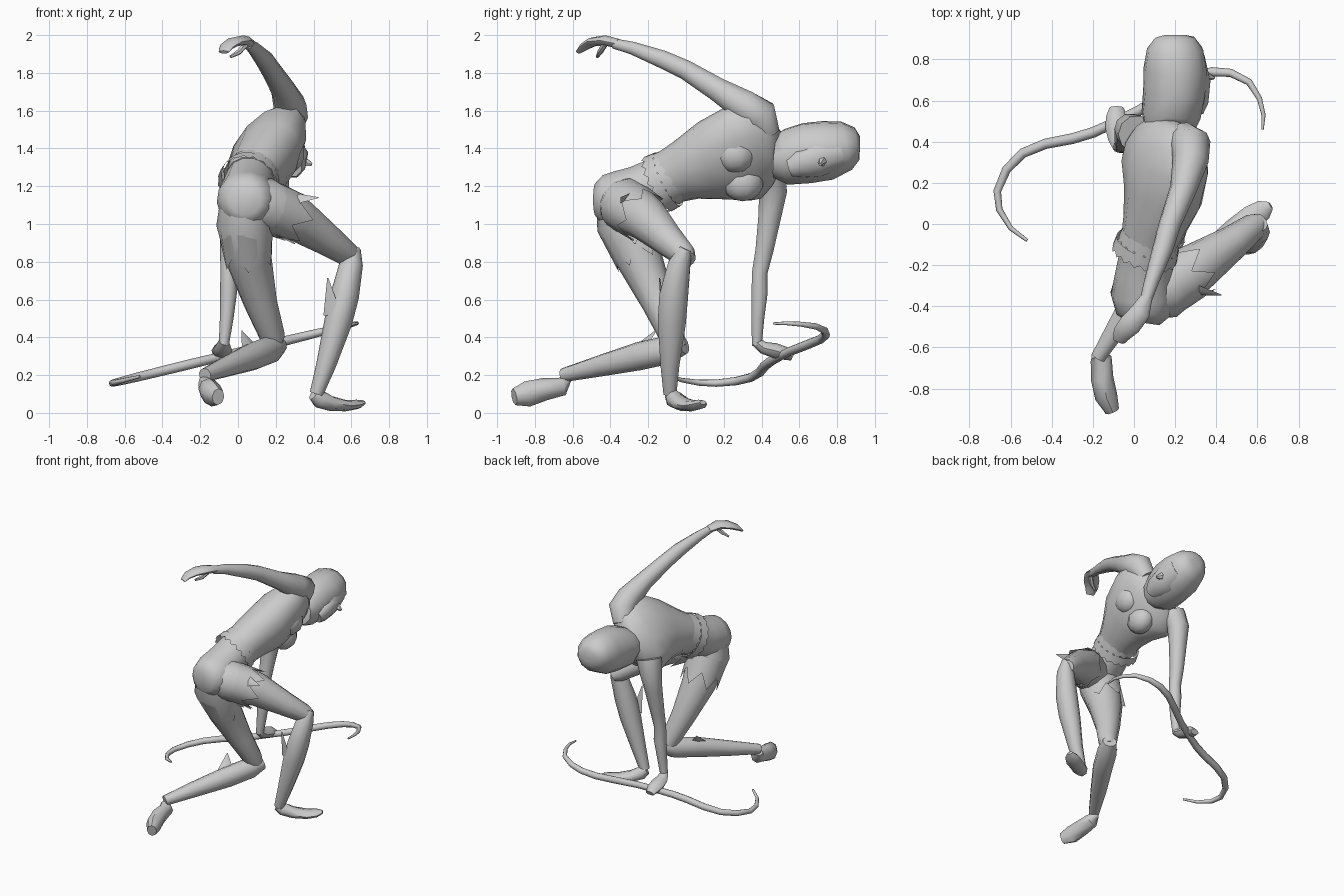
import bpy, bmesh, math
from mathutils import Vector, Matrix


def finish(name, bm, angle=50):
    bmesh.ops.recalc_face_normals(bm, faces=bm.faces)
    me = bpy.data.meshes.new(name)
    bm.to_mesh(me)
    bm.free()
    ob = bpy.data.objects.new(name, me)
    bpy.context.collection.objects.link(ob)
    bpy.ops.object.select_all(action='DESELECT')
    ob.select_set(True)
    bpy.context.view_layer.objects.active = ob
    bpy.ops.object.shade_smooth_by_angle(angle=math.radians(angle))
    return ob


def loft(name, secs, n=10, axis=(0, 0, 1), zig=0, cap=True):
    """Skin ellipses (x, y, z, radius_u[, radius_v]) strung along a path; zig makes a torn end."""
    bm = bmesh.new()
    ps = [Vector(s[:3]) for s in secs]
    rings = []
    for i, s in enumerate(secs):
        a, b = ps[max(i - 1, 0)], ps[min(i + 1, len(ps) - 1)]
        t = (b - a).normalized()
        u = Vector(axis)
        u = (u - t * u.dot(t)).normalized()
        v = t.cross(u)
        ru, rv = s[3], s[-1]
        ring = []
        for k in range(n):
            q = 2 * math.pi * k / n
            p = ps[i] + u * ru * math.cos(q) + v * rv * math.sin(q)
            if zig and i == len(secs) - 1:
                p += t * zig * (1 if k % 2 else -0.5)
            ring.append(bm.verts.new(p))
        rings.append(ring)
    for r0, r1 in zip(rings, rings[1:]):
        for k in range(n):
            bm.faces.new((r0[k], r0[(k + 1) % n], r1[(k + 1) % n], r1[k]))
    if cap:
        bm.faces.new(rings[0])
        bm.faces.new(rings[-1])
    return finish(name, bm)


def ball(name, c, scale):
    bm = bmesh.new()
    bmesh.ops.create_uvsphere(bm, u_segments=10, v_segments=7, radius=1,
                              matrix=Matrix.Translation(c) @ Matrix.Diagonal((*scale, 1)))
    return finish(name, bm)


def spike(name, base, tip, w, axis):
    """Flat torn cloth point."""
    return loft(name, [(*base, w, 0.012), (*tip, 0.003, 0.003)], 4, axis)


RIGHT = (0.55, -0.15, 0.8)      # shoulder line of the twisted torso

# Torso, pelvis and neck
loft("torso", [(0.065, -0.13, 1.23, .135), (0.1, 0.0, 1.285, .17, .15), (0.14, 0.14, 1.335, .235, .17),
               (0.15, 0.28, 1.375, .29, .17), (0.155, 0.38, 1.385, .29, .145), (0.16, 0.46, 1.385, .2, .12),
               (0.17, 0.5, 1.38, .1, .09)], 14, RIGHT)
loft("pelvis", [(0.04, -0.48, 1.13, .085), (0.045, -0.445, 1.13, .13), (0.045, -0.35, 1.125, .158),
                (0.05, -0.24, 1.175, .14), (0.065, -0.12, 1.235, .13)], 14, RIGHT)
loft("neck", [(0.16, 0.42, 1.38, .09), (0.18, 0.58, 1.38, .085)], 10)
for i, c in enumerate([(0.27, 0.26, 1.37), (0.19, 0.3, 1.22)]):
    ball(f"breast_{i}", c, (.085, .11, .1))

# Scalloped shirt hem
for i, r in enumerate((.15, .162)):
    k = 0.045 * i
    loft(f"hem_frill_{i}", [(0.085 - k * .4, -0.05 - k, 1.265 - k * .6, r - .005),
                            (0.07 - k * .4, -0.1 - k, 1.24 - k * .6, r)], 36, RIGHT, zig=.014, cap=False)

# Hooded head, facing +x
loft("hood", [(0.175, 0.475, 1.36, .115, .13), (0.18, 0.53, 1.355, .15, .145), (0.195, 0.64, 1.375, .165, .15),
              (0.2, 0.75, 1.39, .16, .155), (0.2, 0.85, 1.415, .13, .14), (0.2, 0.905, 1.425, .085, .1),
              (0.2, 0.92, 1.425, .04, .05)],
     12, (0.35, 0, 0.9))
loft("face", [(0.29, 0.55, 1.3, .055, .05), (0.3, 0.6, 1.315, .08, .06), (0.3, 0.7, 1.335, .1, .065),
              (0.28, 0.82, 1.37, .08, .06)], 8, (0.4, 0, 0.9))
loft("nose", [(0.31, 0.73, 1.345, .04, .045), (0.39, 0.71, 1.315, .008, .01)], 6, (0, 1, 0))

# Raised arm
loft("raised_arm", [(0.24, 0.43, 1.48, .07), (0.275, 0.39, 1.575, .098), (0.275, 0.31, 1.625, .088),
                    (0.24, 0.17, 1.71, .066), (0.175, 0.0, 1.815, .054), (0.14, -0.12, 1.87, .05),
                    (0.085, -0.28, 1.93, .036), (0.055, -0.38, 1.955, .028)], 10, (1, 0, 0))
loft("raised_palm", [(0.06, -0.36, 1.955, .026, .03), (0.03, -0.43, 1.972, .027, .05),
                     (-0.02, -0.49, 1.965, .024, .055), (-0.06, -0.535, 1.94, .02, .045),
                     (-0.075, -0.57, 1.91, .01, .03)], 8)
loft("raised_thumb", [(0.04, -0.43, 1.95, .016), (0.005, -0.455, 1.91, .015), (-0.04, -0.47, 1.885, .008)], 6)

# Lowered arm with fist around the bow
loft("lowered_arm", [(0.01, 0.44, 1.27, .09), (-0.02, 0.46, 1.17, .078), (-0.03, 0.445, 1.05, .064),
                     (-0.045, 0.415, 0.86, .05), (-0.05, 0.39, 0.74, .043), (-0.05, 0.39, 0.64, .045),
                     (-0.06, 0.38, 0.5, .036), (-0.075, 0.375, 0.36, .027)], 10, (1, 0, 0))
loft("lowered_hand", [(-0.075, 0.365, 0.38, .026), (-0.08, 0.41, 0.345, .045, .033),
                      (-0.085, 0.47, 0.33, .055, .04), (-0.085, 0.525, 0.315, .05, .035),
                      (-0.085, 0.565, 0.295, .035, .02)], 8, (1, 0, 0))

# Bow, a double curve in a plane rising toward +x
bow = [(-.52, -.08, .008), (-.6, -.02, .012), (-.655, .07, .016), (-.665, .16, .019), (-.62, .265, .022),
       (-.54, .345, .024), (-.43, .39, .025), (-.3, .415, .026), (-.2, .445, .026), (-.09, .495, .024),
       (.03, .555, .025), (.18, .65, .026), (.28, .71, .025), (.38, .74, .023), (.47, .735, .02),
       (.56, .69, .017), (.61, .61, .013), (.63, .53, .01), (.625, .46, .006)]
loft("bow", [(x, y, 0.32 + x * .245, r) for x, y, r in bow], 8)

# Kneeling leg
loft("kneeling_thigh", [(0.04, -0.345, 1.15, .13), (0.035, -0.335, 1.0, .15, .14),
                        (0.06, -0.24, 0.8, .12), (0.12, -0.145, 0.58, .088),
                        (0.18, -0.075, 0.41, .068), (0.195, -0.045, 0.34, .05)], 12, (1, 0, 0))
loft("kneeling_shin", [(0.215, -0.01, 0.36, .05), (0.17, -0.09, 0.335, .075, .07), (0.08, -0.25, 0.3, .075, .07),
                       (-0.05, -0.45, 0.25, .057), (-0.175, -0.65, 0.2, .037)], 10)
loft("kneeling_foot", [(-0.185, -0.63, 0.18, .02, .03), (-0.16, -0.655, 0.14, .05, .052),
                       (-0.155, -0.75, 0.125, .06, .055), (-0.135, -0.84, 0.1, .068, .055),
                       (-0.105, -0.91, 0.085, .045, .035)], 8)
spike("kneeling_cuff_point", (0.07, -0.25, 0.34), (0.02, -0.16, 0.435), .06, (-.7, -.6, 0))

# Forward leg
loft("forward_thigh", [(0.04, -0.345, 1.12, .125), (0.14, -0.32, 1.1, .148), (0.32, -0.2, 1.02, .118),
                       (0.48, -0.09, 0.91, .085), (0.585, -0.01, 0.835, .065), (0.62, 0.01, 0.81, .045)], 12)
loft("forward_shin", [(0.615, 0.0, 0.87, .035), (0.6, -0.035, 0.79, .062), (0.565, -0.065, 0.62, .076, .08),
                      (0.53, -0.075, 0.48, .074, .078), (0.465, -0.085, 0.25, .052),
                      (0.415, -0.085, 0.1, .036)], 10, (1, 0, 0))
spike("forward_cuff_point", (0.5, -0.12, 0.52), (0.475, -0.14, 0.715), .05, (1, -.3, 0))
loft("forward_foot", [(0.4, -0.085, 0.1, .035, .03), (0.43, -0.065, 0.075, .05, .045), (0.49, -0.025, 0.05, .04, .055),
                      (0.57, 0.03, 0.038, .03, .06), (0.63, 0.07, 0.045, .025, .05),
                      (0.665, 0.09, 0.055, .012, .02)], 8)

# Torn shorts
loft("torn_short_forward", [(0.13, -0.32, 1.1, .145), (0.2, -0.28, 1.075, .142), (0.27, -0.235, 1.045, .137)],
     12, zig=.07, cap=False)
loft("torn_short_kneeling", [(0.035, -0.325, 1.0, .146), (0.05, -0.26, 0.86, .135)],
     12, (1, 0, 0), zig=.07, cap=False)
for i, (b, t, a) in enumerate([((.25, -.31, 1.13), (.425, -.345, 1.14), (0, .8, .9)),
                               ((.18, -.28, .97), (.3, -.27, .895), (0, 1, .3)),
                               ((.14, -.25, .88), (.16, -.2, .74), (.4, 1, 0))]):
    spike(f"shorts_point_{i}", b, t, .055, a)
